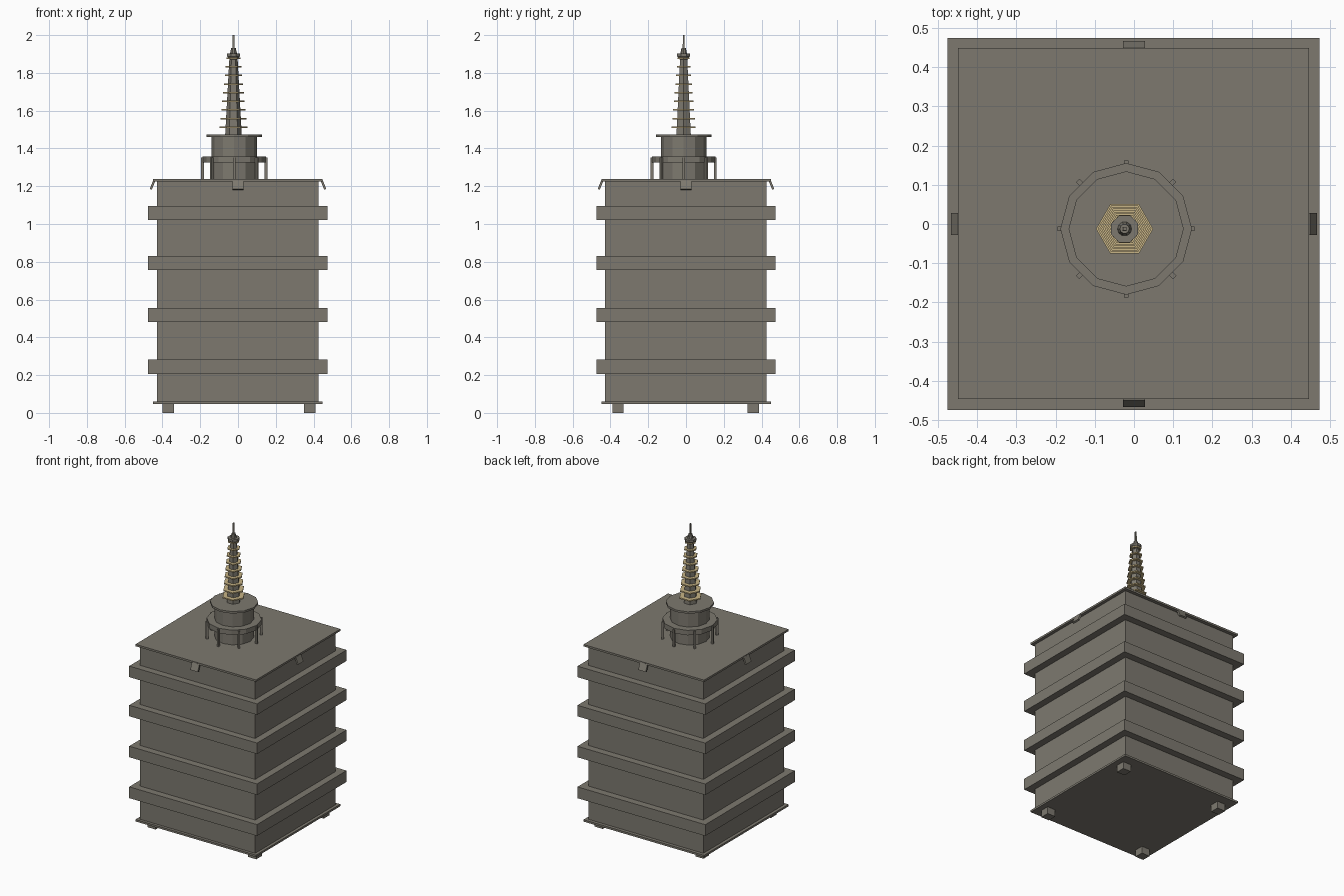
import bpy, bmesh, math
from mathutils import Matrix, Vector

if "Cube" in bpy.data.objects:
    bpy.data.objects.remove(bpy.data.objects["Cube"])


def material(name, rgb):
    m = bpy.data.materials.new(name)
    m.diffuse_color = (*rgb, 1.0)
    m.use_nodes = True
    m.node_tree.nodes["Principled BSDF"].inputs["Base Color"].default_value = m.diffuse_color
    return m


STONE = material("grey stone", (0.205, 0.191, 0.159))
TAN = material("pale tan", (0.58, 0.46, 0.24))


def finish(name, bm, mat):
    bmesh.ops.recalc_face_normals(bm, faces=bm.faces)
    me = bpy.data.meshes.new(name)
    bm.to_mesh(me)
    bm.free()
    me.materials.append(mat)
    ob = bpy.data.objects.new(name, me)
    bpy.context.collection.objects.link(ob)
    return ob


def box(name, lo, hi, mat=STONE, matrix=None):
    bm = bmesh.new()
    bmesh.ops.create_cube(bm, size=1)
    lo, hi = Vector(lo), Vector(hi)
    size, mid = hi - lo, (hi + lo) / 2
    for v in bm.verts:
        v.co = Vector(v.co[i] * size[i] + mid[i] for i in range(3))
    if matrix:
        bm.transform(matrix)
    return finish(name, bm, mat)


def prism(name, sides, r0, r1, z0, z1, mat=STONE, turn=0.0, centre=(-0.02, -0.0125)):
    bm = bmesh.new()
    rings = []
    for r, z in ((r0, z0), (r1, z1)):
        rings.append([bm.verts.new((centre[0] + r * math.cos(turn + math.tau * i / sides),
                                    centre[1] + r * math.sin(turn + math.tau * i / sides), z))
                      for i in range(sides)])
    a, b = rings
    for i in range(sides):
        j = (i + 1) % sides
        bm.faces.new((a[i], a[j], b[j], b[i]))
    bm.faces.new(a[::-1])
    bm.faces.new(b)
    return finish(name, bm, mat)


# Square tower body with bottom and top plates
box("tower_body", (-0.428, -0.428, 0.055), (0.427, 0.427, 1.23))
box("bottom_plate", (-0.449, -0.447, 0.047), (0.447, 0.449, 0.06))
box("roof_plate", (-0.449, -0.447, 1.224), (0.447, 0.449, 1.237))

# Four projecting bands
for i, (z0, z1) in enumerate(((0.207, 0.283), (0.482, 0.556), (0.757, 0.831), (1.02, 1.094))):
    box(f"band_{i}", (-0.476, -0.475, z0), (0.474, 0.475, z1))

# Corner feet
for i, x in enumerate((-0.37, 0.379)):
    for j, y in enumerate((-0.36, 0.356)):
        box(f"foot_{i}_{j}", (x - 0.03, y - 0.03, 0), (x + 0.03, y + 0.03, 0.05))

# Tilted tabs under the roof edges, one on each side
for k in range(4):
    m = (Matrix.Rotation(k * math.pi / 2, 4, 'Z') @ Matrix.Translation((0.444, 0, 1.228))
         @ Matrix.Rotation(math.radians(-22), 4, 'Y'))
    box(f"roof_tab_{k}", (-0.006, -0.028, -0.048), (0.006, 0.028, 0.0), matrix=m)

# Round drum, gallery ring and cap
prism("drum", 12, 0.12, 0.12, 1.23, 1.465)
prism("gallery_ring", 12, 0.168, 0.168, 1.325, 1.358)
prism("drum_cap", 12, 0.147, 0.147, 1.46, 1.473)

# Gallery posts
for k in range(8):
    m = Matrix.Translation((-0.02, -0.0125, 0)) @ Matrix.Rotation(k * math.pi / 4, 4, 'Z')
    box(f"gallery_post_{k}", (0.16, -0.006, 1.235), (0.175, 0.006, 1.352), matrix=m)

# Hexagonal spire with thin rings shrinking upwards
AXIS = (-0.024, -0.0125)
prism("spire", 6, 0.044, 0.021, 1.47, 1.89, centre=AXIS)
for i in range(9):
    r = 0.073 - i * 0.0045
    z = 1.512 + i * 0.0458
    prism(f"spire_ring_{i}", 6, r, r, z - 0.004, z + 0.004, TAN, centre=AXIS)

# Octagonal finial and mast
prism("finial_flare", 8, 0.022, 0.036, 1.87, 1.888, turn=math.pi / 8, centre=AXIS)
prism("finial_disc", 8, 0.037, 0.037, 1.888, 1.903, turn=math.pi / 8, centre=AXIS)
prism("finial_neck", 10, 0.019, 0.012, 1.9, 1.932, centre=AXIS)
prism("mast", 4, 0.007, 0.006, 1.93, 2.0, turn=math.pi / 4, centre=AXIS)
